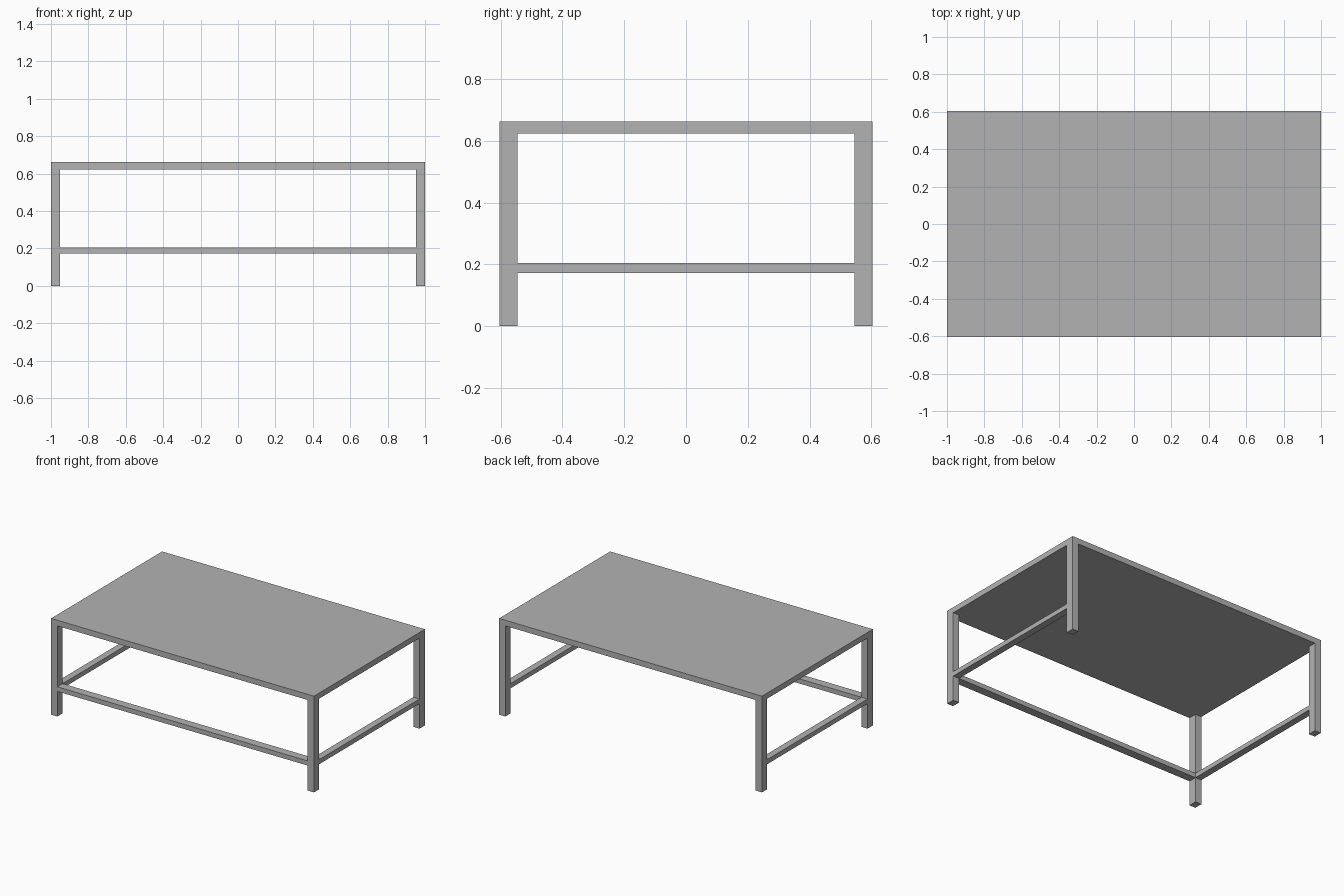
import bpy
import bmesh
from mathutils import Matrix, Vector

default = bpy.data.objects.get("Cube")
if default:
    bpy.data.objects.remove(default, do_unlink=True)

# Overall dimensions
HALF_X, HALF_Y = 1.0, 0.603
HEIGHT, TOP_BOTTOM = 0.662, 0.623
LEG_X, LEG_Y = 0.047, 0.058
RAIL_LOW, RAIL_HIGH = 0.172, 0.204
IN_X, IN_Y = HALF_X - LEG_X, HALF_Y - LEG_Y

# Single grey finish
GREY = (0.45, 0.45, 0.45, 1.0)
finish = bpy.data.materials.new("grey_finish")
finish.use_nodes = True
finish.diffuse_color = GREY
finish.node_tree.nodes["Principled BSDF"].inputs["Base Color"].default_value = GREY


def box(name, low, high):
    """Box spanning two opposite corners."""
    low, high = Vector(low), Vector(high)
    bm = bmesh.new()
    bmesh.ops.create_cube(bm, size=1.0)
    bm.transform(Matrix.Translation((low + high) / 2) @ Matrix.Diagonal((high - low).to_4d()))
    mesh = bpy.data.meshes.new(name)
    bm.to_mesh(mesh)
    bm.free()
    mesh.materials.append(finish)
    obj = bpy.data.objects.new(name, mesh)
    bpy.context.collection.objects.link(obj)
    return obj


# Table top slab
box("table_top", (-HALF_X, -HALF_Y, TOP_BOTTOM), (HALF_X, HALF_Y, HEIGHT))

for side, x0, x1 in (("left", IN_X, HALF_X), ("right", -HALF_X, -IN_X)):
    # Corner legs
    for end, y0, y1 in (("front", -HALF_Y, -IN_Y), ("back", IN_Y, HALF_Y)):
        box(f"{end}_{side}_leg", (x0, y0, 0), (x1, y1, TOP_BOTTOM))
    # Side rail between front and back legs
    box(f"{side}_rail", (x0, -IN_Y, RAIL_LOW), (x1, IN_Y, RAIL_HIGH))

# Front rail; the back stays open
box("front_rail", (-IN_X, -HALF_Y, RAIL_LOW), (IN_X, -IN_Y, RAIL_HIGH))
